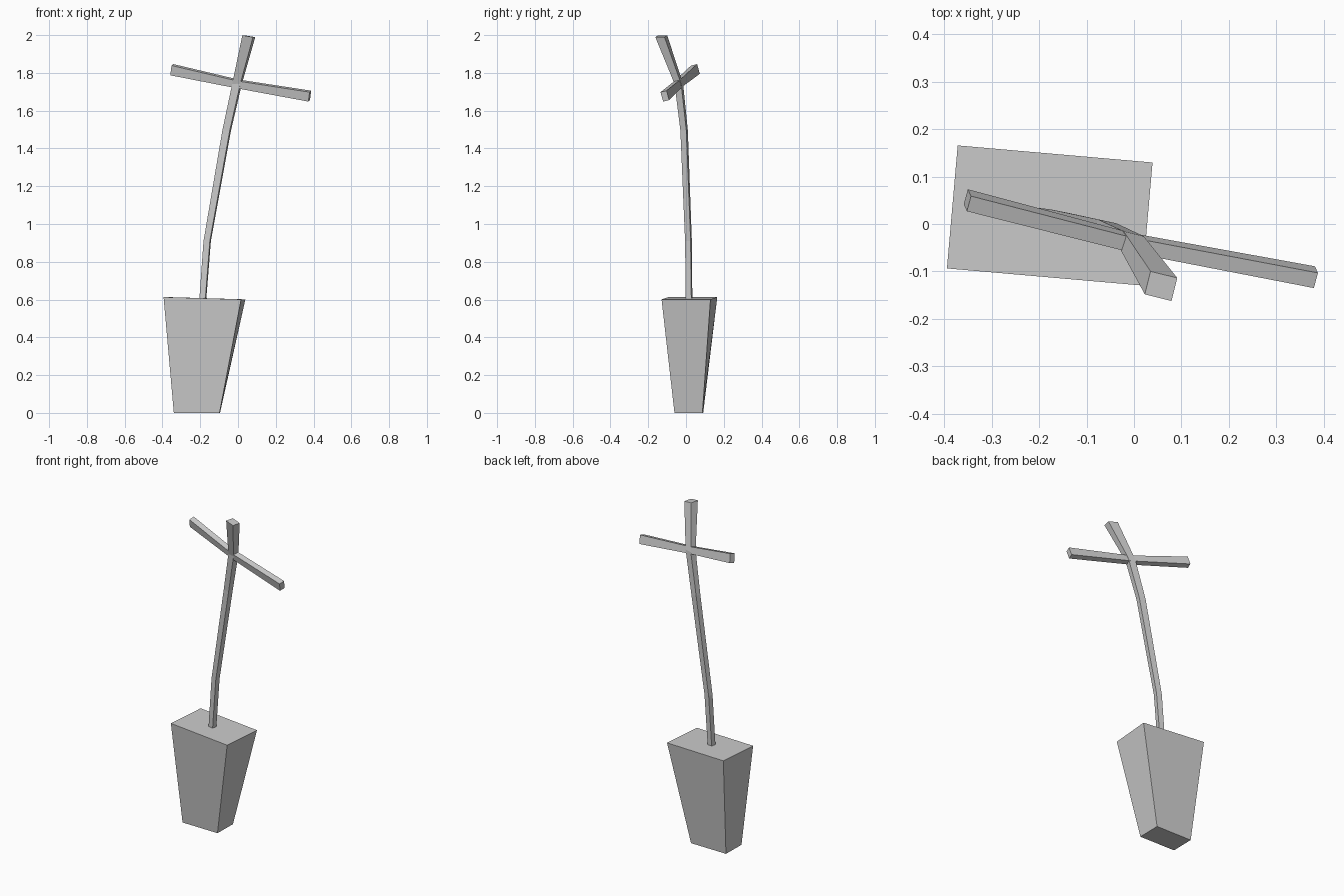
import bpy, bmesh
from math import radians
from mathutils import Vector, Matrix

if "Cube" in bpy.data.objects:
    bpy.data.objects.remove(bpy.data.objects["Cube"])


def loft(name, sections):
    """Skin a chain of four-cornered sections (centre, half-u, half-v) into a closed solid."""
    bm = bmesh.new()
    rings = []
    for c, u, v in sections:
        rings.append([bm.verts.new(c + u * a + v * b)
                      for a, b in ((-1, -1), (1, -1), (1, 1), (-1, 1))])
    for r0, r1 in zip(rings, rings[1:]):
        for i in range(4):
            j = (i + 1) % 4
            bm.faces.new((r0[i], r0[j], r1[j], r1[i]))
    bm.faces.new(rings[0][::-1])
    bm.faces.new(rings[-1])
    bmesh.ops.recalc_face_normals(bm, faces=bm.faces[:])
    mesh = bpy.data.meshes.new(name)
    bm.to_mesh(mesh)
    bm.free()
    ob = bpy.data.objects.new(name, mesh)
    bpy.context.collection.objects.link(ob)
    return ob


def flat(x, y, z, hu, hv, angle, drop=0.0):
    """Near-horizontal section turned about z; drop lowers its right side."""
    rot = Matrix.Rotation(radians(angle), 3, 'Z')
    u = rot @ Vector((hu, 0, 0))
    u.z = -drop
    return Vector((x, y, z)), u, rot @ Vector((0, hv, 0))


# Tapered block at the base, slightly twisted and tilted at its top
loft("base_block", [
    flat(-0.2175, 0.015, 0.0, 0.121, 0.074, -1),
    flat(-0.1775, 0.018, 0.607, 0.206, 0.130, -5, 0.006),
])

# Bent upright, flaring towards the top
loft("upright", [
    flat(-0.186, 0.016, 0.606, 0.016, 0.015, -10),
    flat(-0.163, 0.013, 0.91, 0.017, 0.015, -11),
    flat(-0.060, -0.010, 1.495, 0.020, 0.016, -12),
    flat(-0.005, -0.038, 1.742, 0.022, 0.018, -14),
    flat(0.057, -0.131, 1.994, 0.029, 0.025, -14, 0.005),
])

# Crossbar, leaning forward with the upright and wider at both ends
lean = Vector((0.23, -0.29, 0.93))
bar = []
for pos, hu, hv in (((-0.351, 0.050, 1.817), 0.017, 0.027),
                    ((-0.004, -0.040, 1.742), 0.016, 0.020),
                    ((0.380, -0.112, 1.677), 0.017, 0.026)):
    along = Vector((0.73, -0.162, -0.14)).normalized()
    up = (lean - along * lean.dot(along)).normalized()
    bar.append((Vector(pos), along.cross(up) * hu, up * hv))
loft("crossbar", bar)
